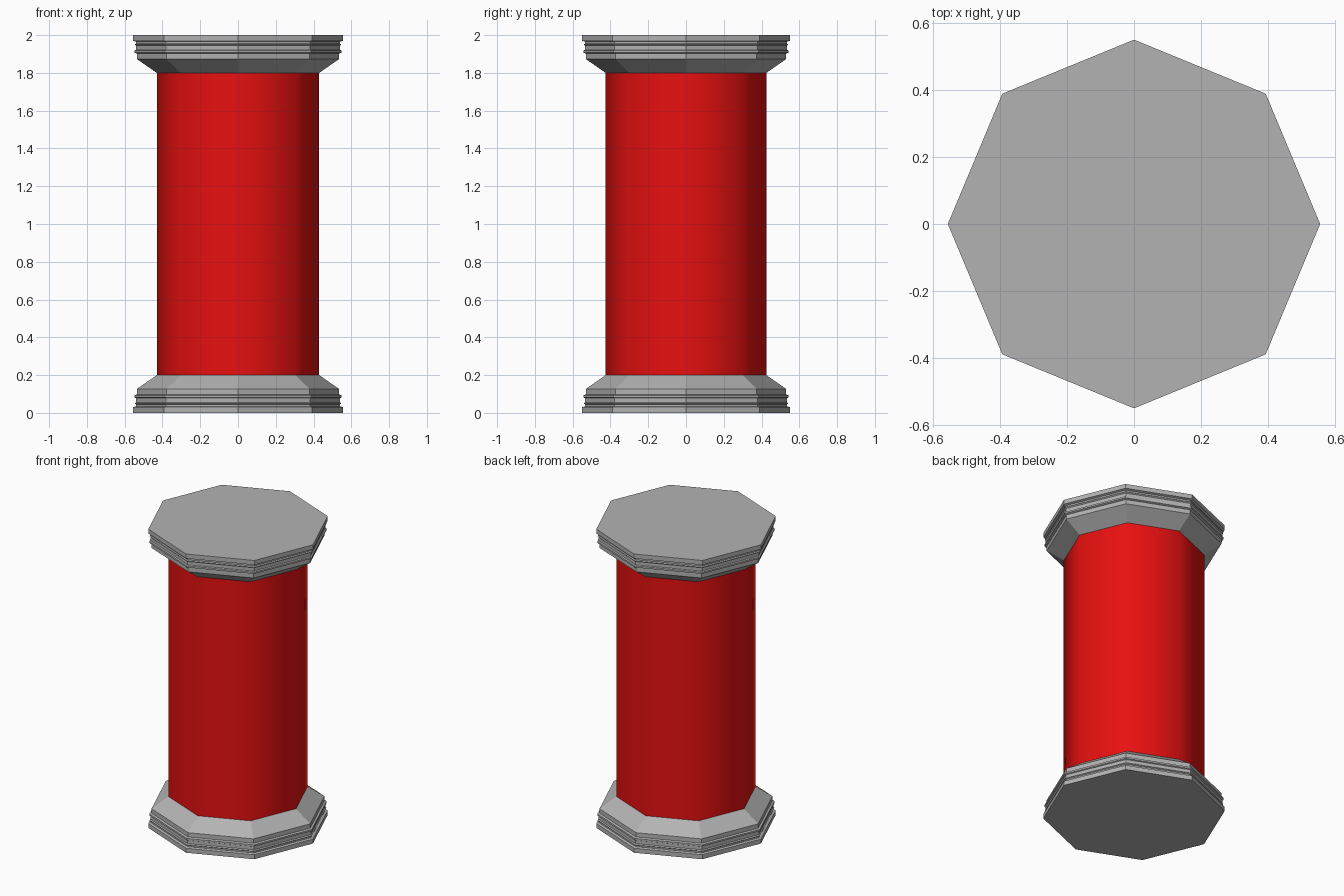
import bpy
import bmesh
from math import cos, sin, pi

SIDES = 8
DEPTH = 0.99  # slightly narrower front to back

if "Cube" in bpy.data.objects:
    bpy.data.objects.remove(bpy.data.objects["Cube"])


def make_material(name, color):
    mat = bpy.data.materials.new(name)
    mat.use_nodes = True
    mat.diffuse_color = color
    mat.node_tree.nodes["Principled BSDF"].inputs["Base Color"].default_value = color
    return mat


def lathe(name, profile, mat, capped, smooth):
    """Octagonal solid from (radius, height) pairs."""
    bm = bmesh.new()
    rings = []
    for r, z in profile:
        angles = [2 * pi * i / SIDES for i in range(SIDES)]
        rings.append([bm.verts.new((r * cos(a), r * sin(a) * DEPTH, z)) for a in angles])
    for low, high in zip(rings, rings[1:]):
        for i in range(SIDES):
            j = (i + 1) % SIDES
            bm.faces.new((low[i], low[j], high[j], high[i])).smooth = smooth
    if capped:
        bm.faces.new(rings[0])
        bm.faces.new(rings[-1])
    bmesh.ops.recalc_face_normals(bm, faces=bm.faces)
    mesh = bpy.data.meshes.new(name)
    bm.to_mesh(mesh)
    bm.free()
    mesh.materials.append(mat)
    obj = bpy.data.objects.new(name, mesh)
    bpy.context.collection.objects.link(obj)
    return obj


red = make_material("bright red", (0.8, 0.005, 0.005, 1))
grey = make_material("light grey", (0.45, 0.45, 0.45, 1))

# Moulded plinth: flange, thin bead, broad bead, collar, sloping shoulder
moulding = [
    (0.555, 0), (0.555, 0.03), (0.54, 0.035), (0.54, 0.045),
    (0.547, 0.05), (0.54, 0.056), (0.54, 0.078), (0.548, 0.082),
    (0.548, 0.093), (0.535, 0.098), (0.535, 0.127), (0.43, 0.2),
]
lathe("base", moulding, grey, True, False)
lathe("capital", [(r, 2 - z) for r, z in moulding], grey, True, False)

# Smooth-shaded shaft between the two mouldings
lathe("shaft", [(0.43, 0.2), (0.43, 1.8)], red, False, True)
